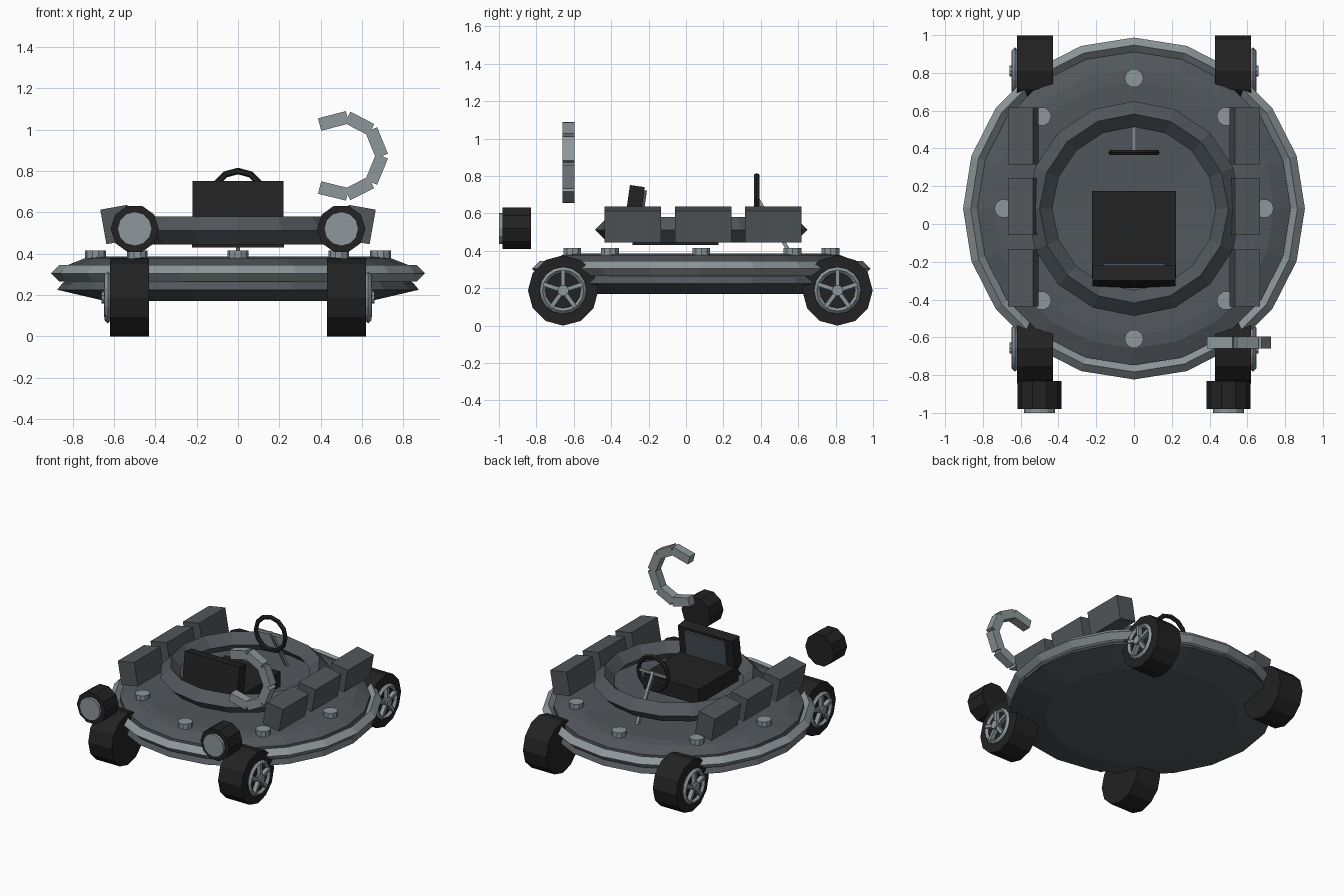
import bpy, bmesh, math
from mathutils import Vector, Matrix

if "Cube" in bpy.data.objects:
    bpy.data.objects.remove(bpy.data.objects["Cube"])

CY = 0.082  # y of the saucer centre


def mat(name, c):
    m = bpy.data.materials.new(name)
    m.diffuse_color = (*c, 1)
    m.use_nodes = True
    m.node_tree.nodes["Principled BSDF"].inputs["Base Color"].default_value = m.diffuse_color
    return m


BODY = mat("gunmetal", (0.085, 0.095, 0.105))
SILVER = mat("silver", (0.27, 0.31, 0.325))
BLACK = mat("black", (0.016, 0.016, 0.016))
PAD = mat("slate pad", (0.065, 0.085, 0.10))


def obj(name, bm, m):
    bmesh.ops.recalc_face_normals(bm, faces=bm.faces[:])
    me = bpy.data.meshes.new(name)
    bm.to_mesh(me)
    bm.free()
    me.materials.append(m)
    o = bpy.data.objects.new(name, me)
    bpy.context.collection.objects.link(o)
    return o


def box(name, loc, size, m, rot=Matrix()):
    bm = bmesh.new()
    M = Matrix.Translation(loc) @ rot @ Matrix.Diagonal((*size, 1))
    bmesh.ops.create_cube(bm, size=1, matrix=M)
    return obj(name, bm, m)


def lathe(name, prof, n, m, loc=(0, 0, 0), axis=(0, 0, 1), closed=False, phase=0.0):
    """Revolve (radius, height) points about an axis, with n flat sides."""
    bm = bmesh.new()
    R = Matrix.Translation(loc) @ Vector((0, 0, 1)).rotation_difference(Vector(axis)).to_matrix().to_4x4()
    rings = []
    for r, h in prof:
        if r == 0:
            rings.append([bm.verts.new(R @ Vector((0, 0, h)))] * n)
        else:
            rings.append([bm.verts.new(R @ Vector((r * math.cos(phase + 2 * math.pi * i / n),
                                                   r * math.sin(phase + 2 * math.pi * i / n), h)))
                          for i in range(n)])
    if closed:
        rings.append(rings[0])
    for a, b in zip(rings, rings[1:]):
        for i in range(n):
            j = (i + 1) % n
            bm.faces.new(list(dict.fromkeys((a[i], a[j], b[j], b[i]))))
    return obj(name, bm, m)


def cyl(name, r, h0, h1, n, m, loc, axis=(0, 0, 1), phase=0.0):
    return lathe(name, [(0, h0), (r, h0), (r, h1), (0, h1)], n, m, loc, axis, phase=phase)


def ring(name, R, r, n, k, m, loc, axis=(0, 0, 1)):
    prof = [(R + r * math.cos(2 * math.pi * i / k), r * math.sin(2 * math.pi * i / k)) for i in range(k)]
    return lathe(name, prof, n, m, loc, axis, closed=True)


def rod(name, a, b, w, t, m, up=(0, 1, 0)):
    """Square bar from a to b."""
    a, b = Vector(a), Vector(b)
    d = (b - a).normalized()
    s = d.cross(Vector(up)).normalized()
    u = s.cross(d)
    rot = Matrix((s, u, d)).transposed().to_4x4()
    return box(name, (a + b) / 2, (w, t, (b - a).length), m, rot)


# saucer hull, silver rim and raised ring
lathe("saucer_body", [(0, 0.17), (0.64, 0.17), (0.875, 0.225), (0.85, 0.257), (0.83, 0.27), (0.83, 0.343),
                      (0.74, 0.378), (0.67, 0.385), (0.45, 0.38), (0, 0.36)], 20, BODY, (0, CY, 0))
ring("saucer_rim", 0.865, 0.04, 20, 4, SILVER, (0, CY, 0.305))
ring("cockpit_ring", 0.5, 0.068, 16, 4, BODY, (0, CY, 0.512))

# studs around the deck
for i in range(8):
    a = i * math.pi / 4
    cyl(f"deck_stud_{i}", 0.05, 0.375, 0.416, 10, SILVER,
        (0.69 * math.cos(a), CY + 0.69 * math.sin(a), 0))

for s, side in ((-1, "left"), (1, "right")):
    # wheels with five-spoke hubs
    for y, end in ((-0.657, "front"), (0.81, "rear")):
        n = f"{end}_{side}"
        c = Vector((0, y, 0.188))
        cyl(f"{n}_tyre", 0.188, 0.43, 0.62, 12, BLACK, c, (s, 0, 0))
        ring(f"{n}_hub_ring", 0.11, 0.016, 16, 4, SILVER, c + Vector((s * 0.63, 0, 0)), (s, 0, 0))
        cyl(f"{n}_hub_cap", 0.03, 0.61, 0.66, 10, SILVER, c, (s, 0, 0))
        for k in range(5):
            a = math.pi / 2 + k * 2 * math.pi / 5
            p = c + Vector((s * 0.634, 0, 0))
            rod(f"{n}_spoke_{k}", p, p + Vector((0, 0.11 * math.cos(a), 0.11 * math.sin(a))),
                0.022, 0.03, SILVER, (1, 0, 0))
    # headlights
    cyl(f"{side}_headlight", 0.117, 0.83, 0.98, 10, BLACK, (s * 0.5, 0, 0.52), (0, -1, 0))
    cyl(f"{side}_headlight_lens", 0.083, 0.97, 1.0, 12, SILVER, (s * 0.5, 0, 0.52), (0, -1, 0))
    # leaning side pods
    for k, y in enumerate((-0.285, 0.092, 0.466)):
        box(f"{side}_pod_{k}", (s * 0.586, y, 0.541), (0.134, 0.302, 0.17), BODY,
            Matrix.Rotation(s * math.radians(10), 4, 'Y'))

# seat
lean = Matrix.Rotation(math.radians(-8), 4, 'X')
box("seat_cushion", (0, -0.055, 0.485), (0.446, 0.46, 0.11), BLACK)
box("seat_back", (0, -0.28, 0.605), (0.442, 0.08, 0.285), BLACK, lean)
box("seat_back_pad", Vector((0, -0.28, 0.605)) + lean @ Vector((0, 0.044, 0.02)),
    (0.33, 0.02, 0.21), PAD, lean)

# steering wheel and column
ring("steering_wheel", 0.12, 0.016, 12, 6, BLACK, (0, 0.378, 0.68), (0, 1, 0))
rod("steering_crossbar", (-0.115, 0.38, 0.68), (0.115, 0.38, 0.68), 0.02, 0.012, SILVER)
rod("steering_column", (0, 0.375, 0.69), (0, 0.565, 0.375), 0.02, 0.02, SILVER, (1, 0, 0))

# curled tail made of straight bars
pts = [(0.395, 1.025), (0.53, 1.06), (0.645, 1.0), (0.697, 0.872), (0.645, 0.745), (0.53, 0.687), (0.395, 0.72)]
for i, (a, b) in enumerate(zip(pts, pts[1:])):
    rod(f"curl_segment_{i}", (a[0], -0.627, a[1]), (b[0], -0.627, b[1]), 0.062, 0.064, SILVER)
